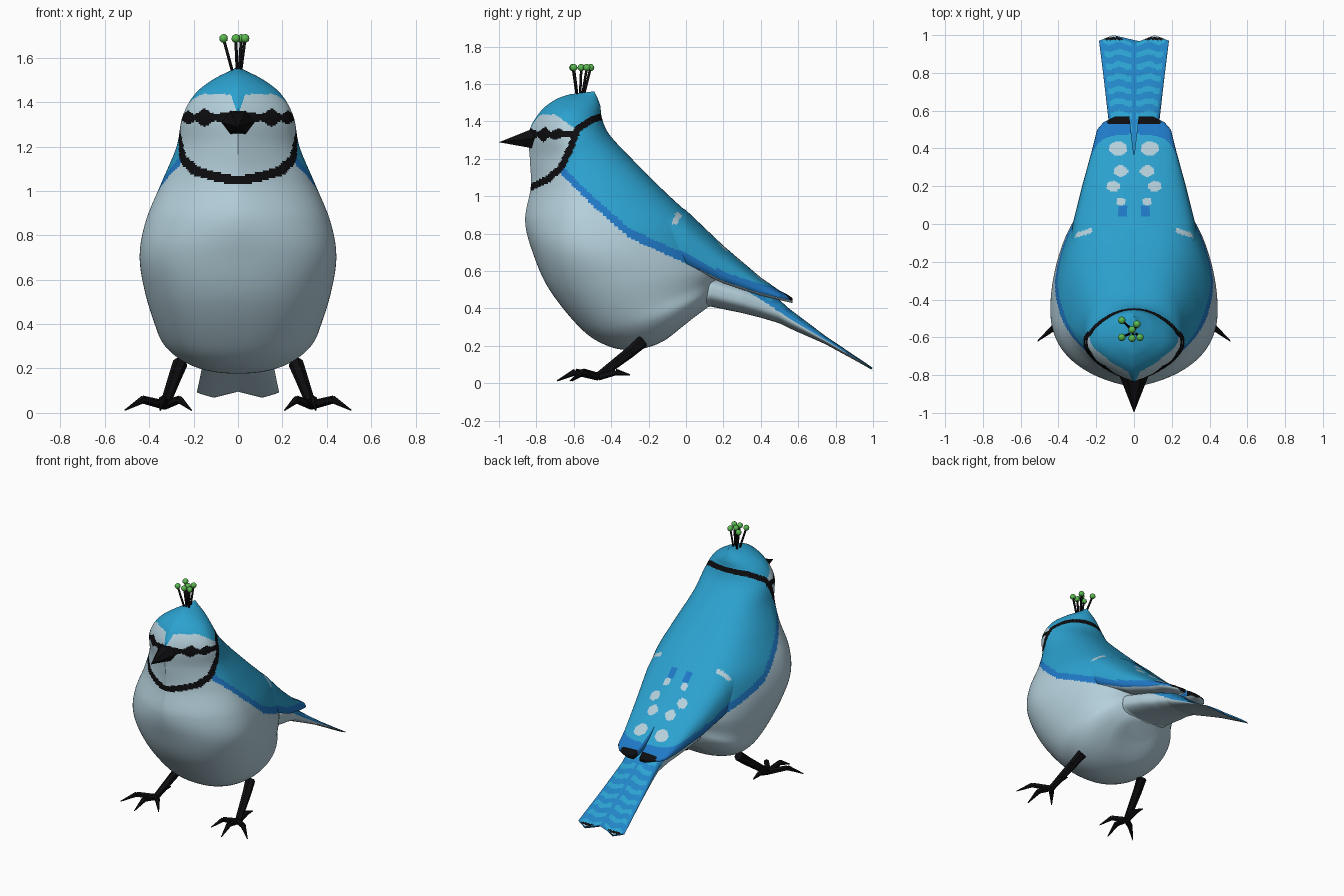
import bpy, bmesh, math
from mathutils import Vector

if "Cube" in bpy.data.objects:
    bpy.data.objects.remove(bpy.data.objects["Cube"])

# ---------- materials ----------
def material(name, rgb):
    m = bpy.data.materials.new(name)
    m.diffuse_color = (*rgb, 1)
    m.use_nodes = True
    m.node_tree.nodes["Principled BSDF"].inputs["Base Color"].default_value = m.diffuse_color
    return m

MATS = [material("pale_grey", (0.46, 0.63, 0.71)), material("sky_blue", (0.025, 0.36, 0.63)),
        material("deep_blue", (0.014, 0.19, 0.57)), material("black", (0.004, 0.004, 0.005)),
        material("green", (0.10, 0.48, 0.08)), material("mid_blue", (0.016, 0.235, 0.57))]
PALE, SKY, DEEP, BLACK, GREEN, MID = range(6)

# ---------- helpers ----------
def table(rows, t):
    """Piecewise linear lookup; the first column is the key."""
    if t <= rows[0][0]:
        return rows[0][1:]
    for a, b in zip(rows, rows[1:]):
        if t <= b[0]:
            f = (t - a[0]) / (b[0] - a[0])
            return [p + (q - p) * f for p, q in zip(a[1:], b[1:])]
    return rows[-1][1:]

def spline(rows, t):
    """Smooth lookup through evenly spaced rows."""
    i = min(int(t), len(rows) - 2)
    f = t - i
    four = [rows[max(0, min(len(rows) - 1, i + k))] for k in (-1, 0, 1, 2)]
    return [b + .5 * f * (c - a + f * (2 * a - 5 * b + 4 * c - d + f * (3 * (b - c) + d - a)))
            for a, b, c, d in zip(*four)]

def finish(name, bm, smooth):
    bmesh.ops.recalc_face_normals(bm, faces=bm.faces)
    me = bpy.data.meshes.new(name)
    bm.to_mesh(me)
    bm.free()
    for m in MATS:
        me.materials.append(m)
    for p in me.polygons:
        p.use_smooth = smooth
    ob = bpy.data.objects.new(name, me)
    bpy.context.collection.objects.link(ob)
    return ob

def loft(name, rings, colour):
    """Skin a list of closed rings, cap the ends, colour faces by a rule."""
    bm = bmesh.new()
    vs = [[bm.verts.new(p) for p in r] for r in rings]
    n = len(rings[0])
    for a, b in zip(vs, vs[1:]):
        for i in range(n):
            j = (i + 1) % n
            bm.faces.new((a[i], a[j], b[j], b[i]))
    bm.faces.new(vs[0])
    bm.faces.new(vs[-1])
    for f in bm.faces:
        f.material_index = colour(*f.calc_center_median())
    return finish(name, bm, True)

def limb(bm, pts, radii, sides=6, mat=BLACK):
    """Chain of tapered rods through the points."""
    for p, q, r1, r2 in zip(pts, pts[1:], radii, radii[1:]):
        p, q = Vector(p), Vector(q)
        m = (q - p).to_track_quat('Z', 'Y').to_matrix().to_4x4()
        m.translation = (p + q) / 2
        res = bmesh.ops.create_cone(bm, cap_ends=True, segments=sides, radius1=r1,
                                    radius2=r2, depth=(q - p).length, matrix=m)
        for f in {f for v in res["verts"] for f in v.link_faces}:
            f.material_index = mat

def seg_dist(p, a, b):
    p, a, b = Vector(p), Vector(a), Vector(b)
    d = b - a
    t = max(0, min(1, (p - a).dot(d) / d.length_squared))
    return (p - a - d * t).length

# ---------- plumage rules ----------
COLLAR = [(-.9, 1.04), (-.82, 1.052), (-.74, 1.09), (-.67, 1.15), (-.62, 1.25),
          (-.58, 1.36), (-.5, 1.41), (-.38, 1.445)]
COLLAR_Y = [(z, y) for y, z in COLLAR]
EDGE = [(-.9, 1.3), (-.68, 1.13), (-.5, .95), (-.3, .775), (0, .64), (.2, .545), (.4, .48), (.57, .44)]
# eye stripe half height by distance from the middle
EYE = [(.0, .03), (.08, .02), (.105, .014), (.15, .043), (.195, .014), (.225, .032), (.25, .012)]
BROW = [(-.85, 1.415), (-.8, 1.435), (-.7, 1.437), (-.62, 1.38), (-.58, 1.35)]

def plumage(x, y, z):
    ax = abs(x)
    # neck collar and eye stripe
    if z > 1.02 and min(seg_dist((y, z), a, b) for a, b in zip(COLLAR, COLLAR[1:])) < .018:
        return BLACK
    if y < -.57 and abs(z - 1.33) < table(EYE, ax)[0]:
        return BLACK
    # crown, brow and cheeks
    if z > 1.36:
        return PALE if z < table(BROW, y)[0] and ax > .008 + (z - 1.36) * .3 and y < -.58 else SKY
    if z > 1.05 and y < table(COLLAR_Y, z)[0]:
        return PALE
    # back and wings above the wing edge line
    e = table(EDGE, y)[0]
    if z < e:
        return PALE
    if y > .53:
        return BLACK if ax < .14 else DEEP
    if z < e + .05 or y > .5:
        return DEEP
    if .225 < ax < .32 and z > .85 and abs(y + .05 - (.28 - ax) * .3) < .013:
        return PALE
    for cy, r in ((.40, .038), (.28, .03), (.20, .028), (.12, .02)):
        if ((ax - .09 - .02 * math.sin(cy * 40)) / 1.25) ** 2 + (y - cy) ** 2 < r * r:
            return PALE
    if abs(ax - .06) < .02 and .04 < y < .1:
        return DEEP
    return SKY

# ---------- body and head: tilted rings from crest to vent ----------
# front y, front z, back y, back z, half width, skew, front and back bluntness
BODY = [(-.62, 1.545, -.49, 1.56, .012, 1, 1, 1), (-.70, 1.515, -.46, 1.49, .11, 1, 1.4, 1),
        (-.78, 1.45, -.45, 1.42, .195, 1, 1.7, 1), (-.84, 1.34, -.41, 1.33, .25, 1, 1.95, .9),
        (-.835, 1.2, -.29, 1.2, .277, 1.05, 2.0, .75), (-.83, 1.05, -.12, 1.03, .343, 1.2, 2.0, .65),
        (-.86, .87, .06, .86, .415, 1.35, 1.85, .65), (-.82, .7, .17, .72, .443, 1.45, 1.55, .85),
        (-.73, .5, .21, .62, .42, 1.3, 1.2, .9), (-.56, .29, .18, .55, .375, 1.15, 1, .9),
        (-.42, .2, .16, .5, .345, 1, .9, .9), (-.28, .178, .15, .47, .285, 1, .88, .88),
        (-.13, .22, .15, .45, .19, 1, .88, .88), (0, .32, .15, .43, .1, 1, .9, .9)]

def body_ring(t, n=200):
    fy, fz, by, bz, w, k, pf, pb = spline(BODY, t)
    ring = []
    for i in range(n):
        a = 2 * math.pi * i / n
        s = ((1 - math.cos(a)) / 2) ** k
        p = pf if math.cos(a) > 0 else pb
        x = math.copysign(abs(math.sin(a)) ** p, math.sin(a)) * w
        ring.append((x, fy + (by - fy) * s, fz + (bz - fz) * s))
    return ring

loft("body", [body_ring(i / 18) for i in range(13 * 18 + 1)], plumage)

# ---------- folded wings: y, top z, half width ----------
WING = [(-.12, 1.0, .345), (0, .925, .325), (.2, .735, .275), (.4, .565, .22),
        (.5, .495, .195), (.54, .475, .16), (.57, .455, .10)]

def wing_ring(y, n=40):
    zt, w = table(WING, y)
    ze = table(EDGE, y)[0]
    xi = max(0, (y - .36) * .12)
    up = [(xi + (w - xi) * math.sin(b), y, ze + (zt - ze) * max(0, math.cos(b)) ** .5)
          for b in (math.pi / 2 * i / n for i in range(n + 1))]
    return up + [(w * .7, y, ze - .012), (xi, y, ze - .012)]

wing = loft("folded_wings", [wing_ring(-.12 + .69 * i / 120) for i in range(121)], plumage)
wing.modifiers.new("mirror", 'MIRROR')

# ---------- tail: y, top z, bottom z, half width ----------
TAIL = [(-.1, .56, .38, .10), (.03, .60, .375, .18), (.13, .58, .41, .2), (.3, .525, .375, .175),
        (.4, .49, .35, .15), (.5, .445, .32, .135), (.55, .4, .295, .135), (.75, .25, .205, .158),
        (.98, .095, .08, .185)]

def tail_ring(y, n=80):
    zt, zb, w = table(TAIL, y)
    ring = []
    for i in range(n):
        a = 2 * math.pi * i / n
        x = w * math.cos(a)
        # two blunt lobes at the end
        d = (.02 - .4 * abs(abs(x) - .11)) * max(0, (y - .6) / .38)
        s = math.copysign(abs(math.sin(a)) ** .7, math.sin(a))
        ring.append((x, y + d, (zt + zb) / 2 + s * (zt - zb) / 2 - d * .65))
    return ring

def tail_colour(x, y, z):
    zt, zb, w = table(TAIL, y)
    ax = abs(x)
    if z < zb + (zt - zb) * (.5 + max(0, .5 - y) * 2):
        return PALE
    if y > .975 and .06 < ax < .16:
        return BLACK
    bar = (y - .5 + .008 * math.sin(ax * 60)) % .065 < .03
    return SKY if bar and .015 < ax < w * .9 else MID

loft("tail", [tail_ring(-.1 + 1.08 * i / 150) for i in range(151)], tail_colour)

# ---------- beak ----------
bm = bmesh.new()
base = [(math.cos(a) * .084, -.785, 1.312 + math.sin(a) * .072)
        for a in (math.pi / 3 * i for i in range(6))]
vs = [bm.verts.new(p) for p in base]
tip = bm.verts.new((0, -1.0, 1.288))
bm.faces.new(vs)
for i in range(6):
    bm.faces.new((vs[i], vs[(i + 1) % 6], tip))
for f in bm.faces:
    f.material_index = BLACK
finish("beak", bm, False)

# ---------- legs and toes ----------
for side, label in ((1, "right"), (-1, "left")):
    bm = bmesh.new()
    foot = (.33 * side, -.47, .035)
    limb(bm, [(.26 * side, -.23, .225), (.283 * side, -.30, .165), foot], [.034, .03, .022])
    for tx, ty in ((.51, -.62), (.35, -.69), (.21, -.61), (.33, -.30)):
        mid = (side * (.33 + (tx - .33) * .55), -.47 + (ty + .47) * .55, .06)
        limb(bm, [foot, mid, (tx * side, ty, .012 if ty < -.5 else .045)], [.021, .018, .003])
    finish(label + "_leg", bm, False)

# ---------- crest stalks with green beads ----------
bm = bmesh.new()
for x, y in ((-.065, -.51), (.015, -.53), (-.01, -.56), (-.065, -.60), (-.01, -.605), (.032, -.60)):
    limb(bm, [(x * .35, -.57 + (y + .57) * .35, 1.53), (x, y, 1.685)], [.007, .007])
    before = set(bm.faces)
    res = bmesh.ops.create_icosphere(bm, subdivisions=2, radius=.02)
    bmesh.ops.translate(bm, verts=res["verts"], vec=(x, y, 1.687))
    for f in set(bm.faces) - before:
        f.material_index = GREEN
finish("crest_stalks", bm, True)
